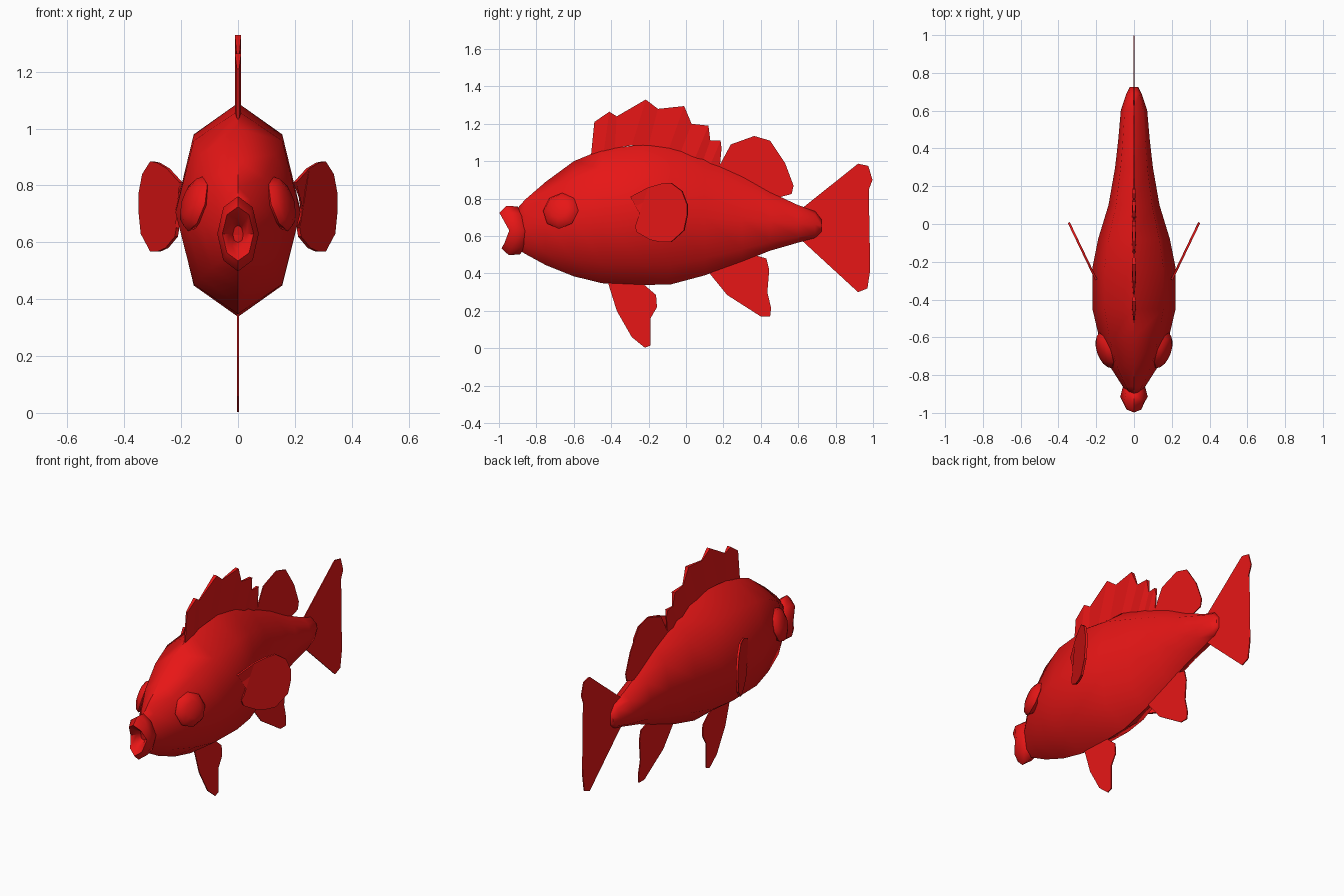
import bpy, bmesh, math
from mathutils import Matrix, Vector

red = bpy.data.materials.new("red")
red.diffuse_color = (0.8, 0.008, 0.008, 1)


def finish(name, bm, angle=None):
    bmesh.ops.recalc_face_normals(bm, faces=bm.faces)
    me = bpy.data.meshes.new(name)
    bm.to_mesh(me)
    bm.free()
    ob = bpy.data.objects.new(name, me)
    bpy.context.collection.objects.link(ob)
    me.materials.append(red)
    if angle:
        bpy.ops.object.select_all(action='DESELECT')
        bpy.context.view_layer.objects.active = ob
        ob.select_set(True)
        bpy.ops.object.shade_smooth_by_angle(angle=math.radians(angle))
    return ob


def loft(name, rings, angle):
    """Skin a list of point rings and close both ends."""
    bm = bmesh.new()
    loops = [[bm.verts.new(p) for p in r] for r in rings]
    n = len(loops[0])
    for a, b in zip(loops, loops[1:]):
        for i in range(n):
            j = (i + 1) % n
            bm.faces.new((a[i], a[j], b[j], b[i]))
    bm.faces.new(loops[0])
    bm.faces.new(loops[-1])
    return finish(name, bm, angle)


def fin(name, outline, x_of_y=lambda y: 0, thickness=0.006):
    """Thin plate from a (y, z) outline."""
    bm = bmesh.new()
    bm.faces.new([bm.verts.new((x_of_y(y), y, z)) for y, z in outline])
    bmesh.ops.triangulate(bm, faces=bm.faces)
    ob = finish(name, bm)
    mod = ob.modifiers.new("thickness", 'SOLIDIFY')
    mod.thickness = thickness
    mod.offset = 0


ANGLES = [i * math.tau / 8 for i in range(8)]

# Body: octagonal stations (y, top, bottom, half width)
stations = [(-0.90, 0.75, 0.53, 0.03), (-0.86, 0.795, 0.505, 0.06),
            (-0.75, 0.89, 0.445, 0.13), (-0.60, 1.0, 0.385, 0.185),
            (-0.45, 1.062, 0.348, 0.22), (-0.23, 1.09, 0.338, 0.22),
            (-0.08, 1.075, 0.342, 0.19), (0.10, 1.01, 0.39, 0.135),
            (0.30, 0.92, 0.462, 0.10), (0.45, 0.835, 0.522, 0.083),
            (0.60, 0.765, 0.565, 0.07), (0.69, 0.735, 0.588, 0.04),
            (0.725, 0.69, 0.62, 0.022)]
loft("body", [[(w * math.sin(a), y, (t + b) / 2 + (t - b) / 2 * math.cos(a))
               for a in ANGLES] for y, t, b, w in stations], 60)

# Mouth: open lips (y at top, y at corners, half width, half height)
lips = [(-0.87, -0.85, 0.045, 0.09), (-0.90, -0.865, 0.06, 0.128),
        (-0.96, -0.915, 0.073, 0.132), (-0.998, -0.945, 0.055, 0.095),
        (-0.96, -0.92, 0.03, 0.055), (-0.91, -0.90, 0.018, 0.03)]
loft("mouth", [[(rx * math.sin(a),
                 ys + (yt - ys) * abs(math.cos(a)) + (0.012 if math.cos(a) < -0.1 else 0),
                 0.63 + rz * math.cos(a)) for a in ANGLES]
               for yt, ys, rx, rz in lips], 50)

# Eyes and pectoral fins, mirrored left and right
pectoral = [(-0.27, 0.65), (-0.24, 0.71), (-0.295, 0.81), (-0.2, 0.86), (-0.13, 0.88),
            (-0.08, 0.885), (-0.02, 0.84), (0.007, 0.77), (0.007, 0.71), (-0.01, 0.63),
            (-0.08, 0.567), (-0.13, 0.567), (-0.19, 0.58), (-0.26, 0.62)]
for side, label in ((-1, "left"), (1, "right")):
    bm = bmesh.new()
    bmesh.ops.create_uvsphere(bm, u_segments=8, v_segments=6, radius=1)
    outward = Vector((side, -0.36, 0.3)).normalized()
    rot = outward.to_track_quat('Z', 'Y').to_matrix().to_4x4()
    bm.transform(Matrix.Translation((side * 0.15, -0.67, 0.735)) @ rot
                 @ Matrix.Diagonal((0.1, 0.1, 0.04, 1)))
    finish(label + "_eye", bm, 60)
    fin(label + "_pectoral_fin", pectoral,
        lambda y, s=side: s * (0.345 + (y - 0.007) * 0.48), 0.012)

# Spiny dorsal fin: pleated plate (top y, top z, base y, base z, half thickness)
spines = [(-0.49, 1.21, -0.51, 1.01, 0.004), (-0.41, 1.265, -0.44, 1.05, 0.011),
          (-0.37, 1.24, -0.38, 1.07, 0.003), (-0.215, 1.33, -0.29, 1.085, 0.011),
          (-0.15, 1.28, -0.20, 1.085, 0.003), (-0.01, 1.295, -0.09, 1.07, 0.011),
          (0.03, 1.20, -0.03, 1.045, 0.003), (0.12, 1.19, 0.05, 1.02, 0.011),
          (0.13, 1.11, 0.09, 1.0, 0.003), (0.185, 1.11, 0.13, 0.98, 0.009),
          (0.19, 1.07, 0.18, 0.96, 0.003)]
loft("spiny_dorsal_fin", [[(-h, ty, tz), (h, ty, tz), (h, by, bz), (-h, by, bz)]
                          for ty, tz, by, bz, h in spines], None)

# Flat fins on the centre line
fin("rear_dorsal_fin", [(0.17, 0.96), (0.24, 1.09), (0.365, 1.135), (0.45, 1.11),
                        (0.53, 0.99), (0.575, 0.87), (0.565, 0.825), (0.49, 0.805),
                        (0.42, 0.79), (0.3, 0.85)])
fin("tail_fin", [(0.61, 0.74), (0.92, 0.987), (0.975, 0.975), (0.997, 0.90), (0.91, 0.67),
                 (0.965, 0.555), (0.985, 0.42), (0.97, 0.32), (0.92, 0.30), (0.61, 0.585)])
fin("anal_fin", [(0.11, 0.42), (0.22, 0.285), (0.40, 0.17), (0.45, 0.17), (0.455, 0.215),
                 (0.435, 0.30), (0.445, 0.42), (0.43, 0.48), (0.36, 0.50), (0.25, 0.48)])
fin("pelvic_fin", [(-0.42, 0.36), (-0.37, 0.20), (-0.29, 0.06), (-0.22, 0.003),
                   (-0.19, 0.015), (-0.19, 0.16), (-0.155, 0.22), (-0.16, 0.285),
                   (-0.23, 0.345), (-0.3, 0.38)])
